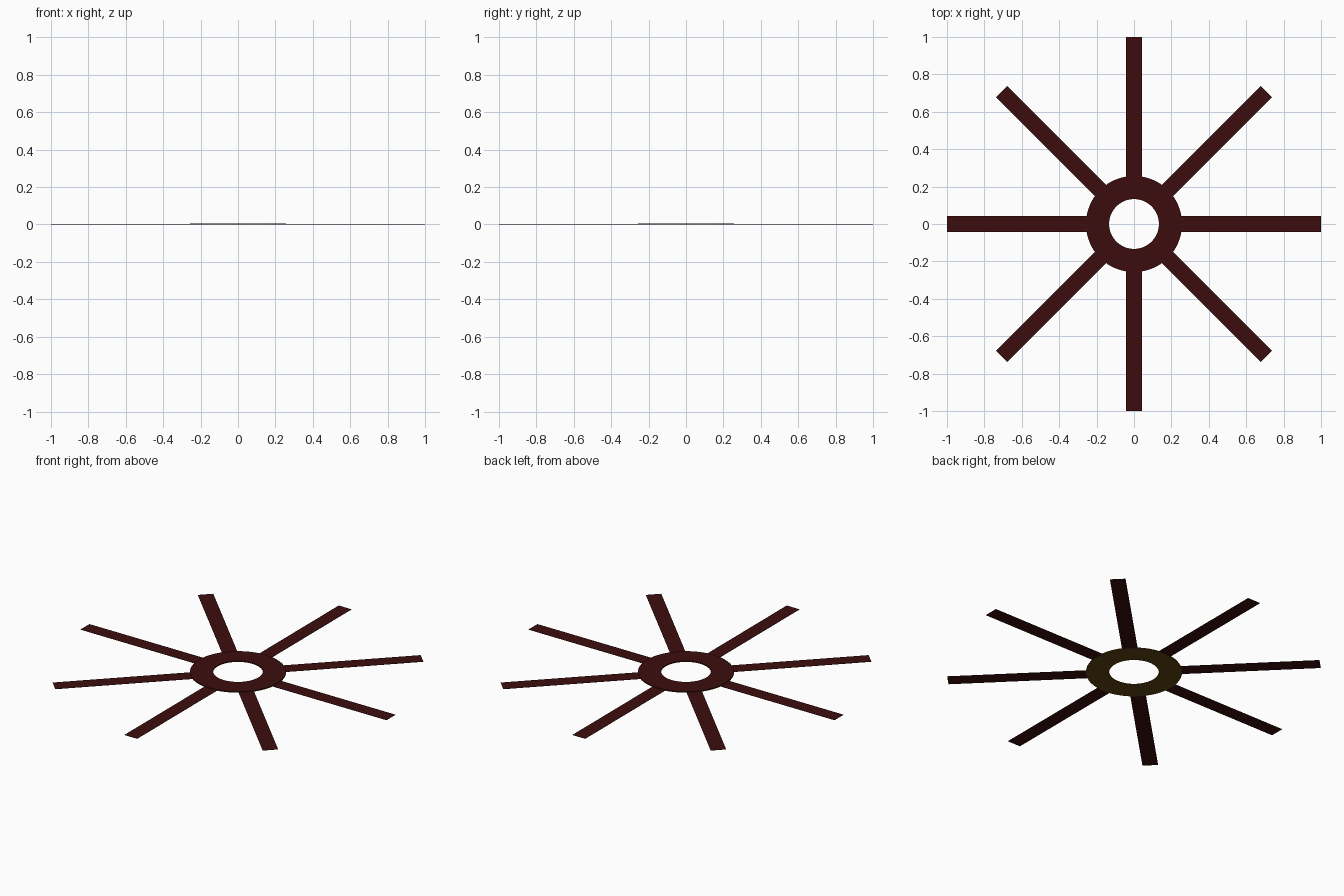
import bpy, bmesh, math
from mathutils import Matrix

if "Cube" in bpy.data.objects:
    bpy.data.objects.remove(bpy.data.objects["Cube"])

def mat(name, rgb):
    m = bpy.data.materials.new(name)
    m.diffuse_color = (*rgb, 1)
    m.use_nodes = True
    m.node_tree.nodes["Principled BSDF"].inputs["Base Color"].default_value = m.diffuse_color
    return m

red = mat("dark_red", (0.045, 0.004, 0.004))
gold = mat("dark_gold", (0.11, 0.055, 0.006))

def finish(name, bm, m):
    bmesh.ops.recalc_face_normals(bm, faces=bm.faces)
    me = bpy.data.meshes.new(name)
    bm.to_mesh(me)
    bm.free()
    me.materials.append(m)
    ob = bpy.data.objects.new(name, me)
    bpy.context.collection.objects.link(ob)
    return ob

def ring(name, r_in, r_out, z0, z1, m, n=96):
    bm = bmesh.new()
    profile = [(r_in, z0), (r_out, z0), (r_out, z1), (r_in, z1)]
    loops = [[bm.verts.new((r * math.cos(2 * math.pi * i / n),
                            r * math.sin(2 * math.pi * i / n), z))
              for r, z in profile] for i in range(n)]
    for i in range(n):
        a, b = loops[i], loops[(i + 1) % n]
        for k in range(4):
            j = (k + 1) % 4
            bm.faces.new((a[k], b[k], b[j], a[j]))
    return finish(name, bm, m)

# Hub: gold backing ring with a dark red face plate on top
ring("hub_backing", 0.133, 0.257, 0.0, 0.003, gold)
ring("hub_face", 0.133, 0.2565, 0.003, 0.006, red)

# Eight flat spokes, tucked just inside the hub edge
START, END, WIDTH = 0.25, 1.0, 0.084
for i in range(8):
    bm = bmesh.new()
    bmesh.ops.create_cube(bm, size=1)
    bm.transform(Matrix.Rotation(i * math.pi / 4, 4, 'Z')
                 @ Matrix.Translation(((START + END) / 2, 0, 0.0015))
                 @ Matrix.Diagonal((END - START, WIDTH, 0.001, 1)))
    finish(f"spoke_{i + 1}", bm, red)
